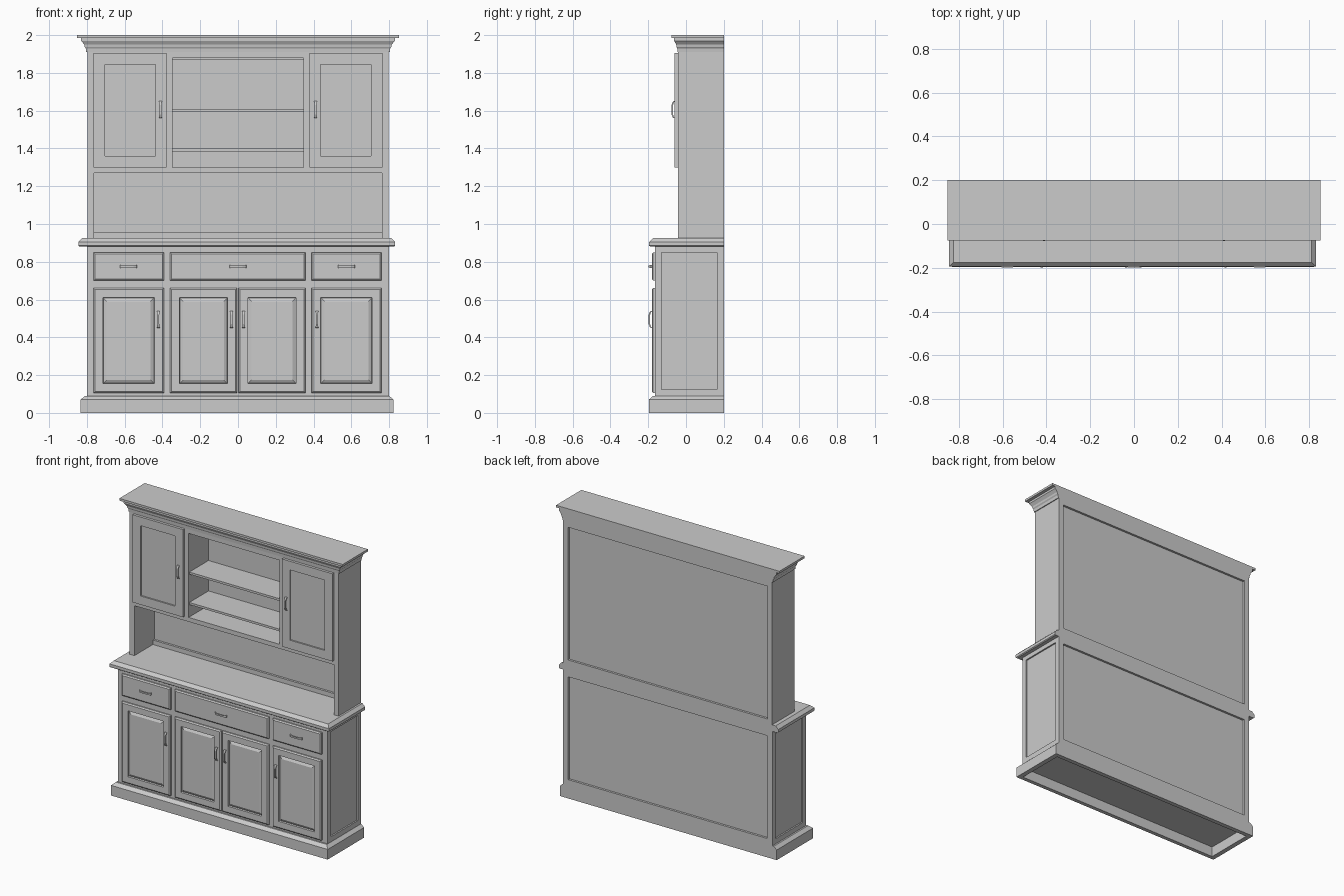
import bpy, bmesh

old = bpy.data.objects.get("Cube")
if old:
    bpy.data.objects.remove(old, do_unlink=True)

paint = bpy.data.materials.new("plain grey")
paint.use_nodes = True
GREY = (0.6, 0.6, 0.6, 1)
paint.diffuse_color = GREY
paint.node_tree.nodes["Principled BSDF"].inputs["Base Color"].default_value = GREY

BACK = 0.2          # rear plane shared by every part
BASE_FRONT = -0.165
TOP_FRONT = -0.042


def loft(name, rings, closed=False):
    """Skin a list of four-point rings; cap the ends unless closed."""
    bm = bmesh.new()
    loops = [[bm.verts.new(p) for p in ring] for ring in rings]
    pairs = list(zip(loops, loops[1:]))
    if closed:
        pairs.append((loops[-1], loops[0]))
    else:
        bm.faces.new(loops[0])
        bm.faces.new(loops[-1])
    for a, b in pairs:
        for i in range(4):
            j = (i + 1) % 4
            bm.faces.new((a[i], a[j], b[j], b[i]))
    bmesh.ops.recalc_face_normals(bm, faces=bm.faces)
    mesh = bpy.data.meshes.new(name)
    bm.to_mesh(mesh)
    bm.free()
    mesh.materials.append(paint)
    obj = bpy.data.objects.new(name, mesh)
    bpy.context.collection.objects.link(obj)
    return obj


def flat(x0, x1, y0, y1, z):
    return [(x0, y0, z), (x1, y0, z), (x1, y1, z), (x0, y1, z)]


def upright(x0, x1, z0, z1, y):
    return [(x0, y, z0), (x1, y, z0), (x1, y, z1), (x0, y, z1)]


def sideways(y0, y1, z0, z1, x):
    return [(x, y0, z0), (x, y1, z0), (x, y1, z1), (x, y0, z1)]


def box(name, x0, x1, y0, y1, z0, z1):
    return loft(name, [flat(x0, x1, y0, y1, z) for z in (z0, z1)])


def frame(name, plane, outer, inner, d0, d1):
    """Rectangular frame lying in the given plane."""
    return loft(name, [plane(*outer, d0), plane(*outer, d1),
                       plane(*inner, d1), plane(*inner, d0)], closed=True)


def moulding(name, half, front, profile, y_scale=1.0, shift=0.0):
    """Profile of (overhang, z) run round the front and sides, flush behind."""
    return loft(name, [flat(shift - half - o, shift + half + o,
                            front - o * y_scale, BACK, z) for o, z in profile])


def leaf(name, x0, x1, z0, z1, y, steps):
    """Door or drawer front from (inset, projection) steps."""
    return loft(name, [upright(x0 + i, x1 - i, z0 + i, z1 - i, y - d)
                       for i, d in steps])


def handle(name, x, z, y, vertical=True):
    """Shallow arched pull with flared feet."""
    path = [(-0.045, 0, 0.008), (-0.04, 0.006, 0.007), (-0.025, 0.012, 0.005),
            (0.025, 0.012, 0.005), (0.04, 0.006, 0.007), (0.045, 0, 0.008)]
    rings = []
    for t, d, w in path:
        near, far = y - d - 0.005, y - d + 0.003
        if vertical:
            rings.append(flat(x - w, x + w, near, far, z + t))
        else:
            rings.append(sideways(near, far, z - w, z + w, x + t))
    return loft(name, rings)


# Hollow plinth with chamfered top
hollow = (-0.8, 0.79, -0.17, 0.17)
plinth = [flat(*hollow, 0.07), flat(*hollow, 0)]
for o, z in ((0, 0), (0, 0.07), (-0.022, 0.09)):
    plinth.append(flat(-0.833 - o, 0.823 + o, -0.197 - o, BACK, z))
loft("plinth", plinth)

# Base carcass with framed sides and back
box("base_body", -0.79, 0.79, BASE_FRONT, 0.185, 0.07, 0.885)
for s, side in ((1, "left"), (-1, "right")):
    frame(side + "_base_side_frame", sideways, (BASE_FRONT, BACK, 0.08, 0.885),
          (-0.13, 0.165, 0.125, 0.85), s * 0.79, s * 0.8)
frame("base_back_frame", upright, (-0.79, 0.79, 0.07, 0.885),
      (-0.76, 0.76, 0.13, 0.84), 0.18, BACK)

# Worktop with chamfered upper edge
moulding("worktop", 0.838, -0.195,
         [(-0.006, 0.88), (0, 0.885), (0, 0.905), (-0.02, 0.925)], shift=-0.007)

# Drawers and raised-panel doors of the base
DRAWER = [(0, 0), (0, 0.009), (0.008, 0.016)]
RAISED = DRAWER + [(0.05, 0.016), (0.052, 0.004), (0.07, 0.014)]
for side, x0, x1 in (("right", -0.765, -0.393), ("middle", -0.36, 0.358),
                     ("left", 0.388, 0.76)):
    leaf(side + "_drawer", x0, x1, 0.7, 0.85, BASE_FRONT, DRAWER)
    handle(side + "_drawer_handle", (x0 + x1) / 2, 0.775, BASE_FRONT - 0.016, False)

for side, x0, x1, hx in (("right", -0.765, -0.393, -0.422),
                         ("inner_right", -0.36, -0.005, -0.035),
                         ("inner_left", 0.002, 0.358, 0.03),
                         ("left", 0.388, 0.76, 0.418)):
    leaf(side + "_base_door", x0, x1, 0.105, 0.66, BASE_FRONT, RAISED)
    handle(side + "_base_handle", hx, 0.495, BASE_FRONT - 0.016)

# Hutch sides, dividers, panelled doors and handles
PANELLED = [(0, 0), (0, 0.018), (0.06, 0.018), (0.06, 0.008)]
for s, side in ((1, "left"), (-1, "right")):
    def span(a, b):
        return sorted((s * a, s * b))
    box(side + "_hutch_side", *span(0.762, 0.798), TOP_FRONT, BACK, 0.925, 1.95)
    box(side + "_divider", *span(0.348, 0.385), TOP_FRONT, 0.18, 1.285, 1.9)
    leaf(side + "_hutch_door", *span(0.378, 0.764), 1.3, 1.905, TOP_FRONT, PANELLED)
    handle(side + "_hutch_handle", s * 0.411, 1.605, TOP_FRONT - 0.018)

# Hutch boards, shelves and back
for name, front, back, z0, z1 in (
        ("hutch_floor", TOP_FRONT, 0.18, 1.27, 1.3),
        ("hutch_top_rail", TOP_FRONT, 0.18, 1.88, 1.95),
        ("back_lower_rail", 0.16, BACK, 0.925, 0.956),
        ("back_upper_rail", 0.16, BACK, 1.872, 1.95),
        ("hutch_back_panel", 0.175, 0.185, 0.94, 1.9)):
    box(name, -0.762, 0.762, front, back, z0, z1)
for name, z in (("lower_shelf", 1.385), ("upper_shelf", 1.595)):
    box(name, -0.348, 0.348, TOP_FRONT + 0.008, 0.178, z, z + 0.015)

# Stepped cornice with a thin top slab
moulding("cornice", 0.8, TOP_FRONT,
         [(0.004, 1.91), (0.006, 1.93), (0.012, 1.938), (0.014, 1.95),
          (0.022, 1.96), (0.03, 1.97), (0.03, 1.985)], y_scale=0.7)
moulding("top_slab", 0.8, TOP_FRONT, [(0.053, 1.985), (0.053, 2.0)], y_scale=0.65)
